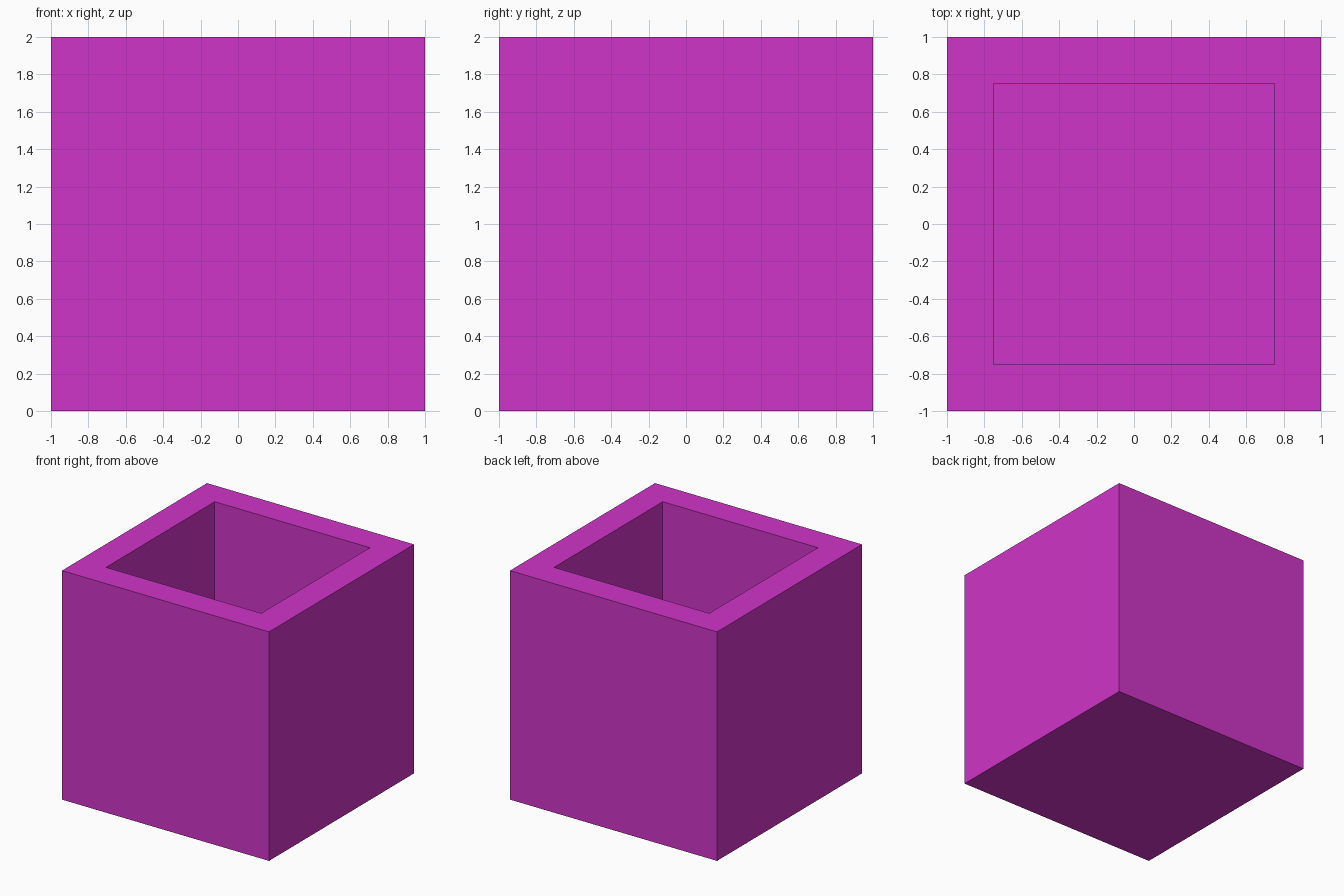
import bpy, bmesh

if "Cube" in bpy.data.objects:
    bpy.data.objects.remove(bpy.data.objects["Cube"])

SIZE, WALL = 2.0, 0.25

# Open box: cube with its top inset into a rim and pushed down into a cavity
bm = bmesh.new()
bmesh.ops.create_cube(bm, size=SIZE)
bmesh.ops.translate(bm, verts=bm.verts, vec=(0, 0, SIZE / 2))
top = max(bm.faces, key=lambda f: f.calc_center_median().z)
bmesh.ops.inset_region(bm, faces=[top], thickness=WALL,
                       use_boundary=True, use_even_offset=True)
cavity = bmesh.ops.extrude_discrete_faces(bm, faces=[top])["faces"][0]
bmesh.ops.translate(bm, verts=cavity.verts, vec=(0, 0, WALL - SIZE))
bmesh.ops.recalc_face_normals(bm, faces=bm.faces)

mesh = bpy.data.meshes.new("open_box")
bm.to_mesh(mesh)
bm.free()
box = bpy.data.objects.new("open_box", mesh)
bpy.context.collection.objects.link(box)

# Magenta finish
mat = bpy.data.materials.new("magenta")
mat.diffuse_color = (0.63, 0.035, 0.58, 1)
mat.use_nodes = True
mat.node_tree.nodes["Principled BSDF"].inputs["Base Color"].default_value = mat.diffuse_color
mesh.materials.append(mat)
